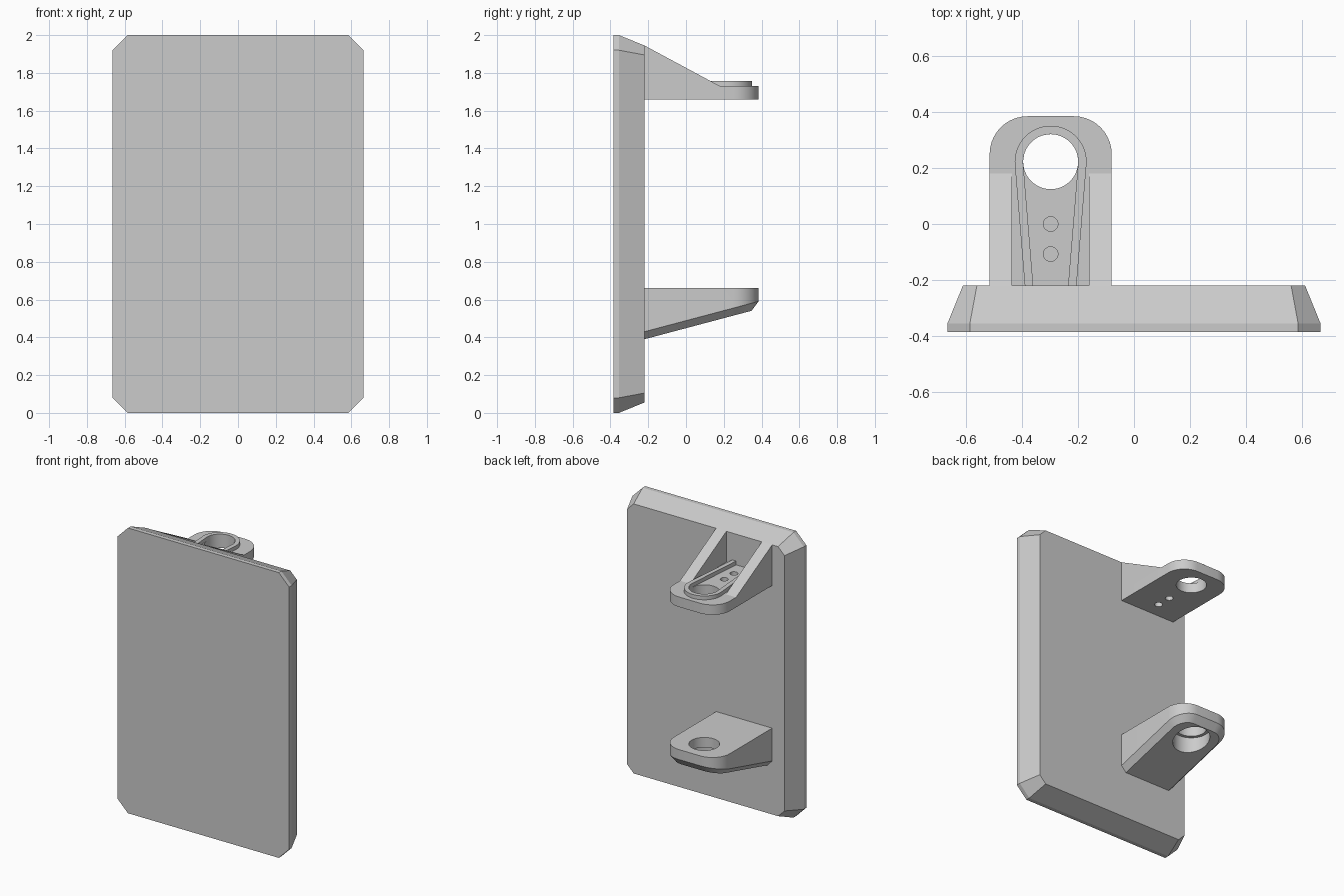
import bpy, bmesh, math

cube = bpy.data.objects.get("Cube")
if cube:
    bpy.data.objects.remove(cube, do_unlink=True)

GREY = (0.6, 0.6, 0.6, 1.0)
mat = bpy.data.materials.new("plain grey")
mat.use_nodes = True
mat.diffuse_color = GREY
mat.node_tree.nodes["Principled BSDF"].inputs["Base Color"].default_value = GREY

CX, HOLE_Y = -0.297, 0.222       # bracket centre line and hinge hole
BACK, END = -0.22, 0.384         # rear face of panel, tip of brackets


def loft(name, loops):
    """Closed solid through matching loops of points, capped at both ends."""
    bm = bmesh.new()
    rings = [[bm.verts.new(p) for p in loop] for loop in loops]
    n = len(rings[0])
    for a, b in zip(rings, rings[1:]):
        for i in range(n):
            j = (i + 1) % n
            bm.faces.new((a[i], a[j], b[j], b[i]))
    bm.faces.new(rings[0])
    bm.faces.new(rings[-1])
    bmesh.ops.recalc_face_normals(bm, faces=bm.faces)
    mesh = bpy.data.meshes.new(name)
    bm.to_mesh(mesh)
    bm.free()
    ob = bpy.data.objects.new(name, mesh)
    bpy.context.collection.objects.link(ob)
    mesh.materials.append(mat)
    return ob


def select_only(ob):
    bpy.ops.object.select_all(action='DESELECT')
    ob.select_set(True)
    bpy.context.view_layer.objects.active = ob


def smooth(ob):
    select_only(ob)
    bpy.ops.object.shade_smooth_by_angle(angle=math.radians(25))


def arc(cx, cy, r, start, stop, steps):
    angles = [math.radians(start + (stop - start) * i / steps) for i in range(steps + 1)]
    return [(cx + r * math.cos(a), cy + r * math.sin(a)) for a in angles]


def at_height(points, z):
    return [(x, y, z) for x, y in points]


def drill(ob, y, r, z0, z1, sides=48):
    """Cut a vertical round hole."""
    circle = arc(CX, y, r, 0, 360, sides)[:-1]
    cutter = loft("hole_cutter", [at_height(circle, z0), at_height(circle, z1)])
    cutter.hide_render = True
    mod = ob.modifiers.new("hole", 'BOOLEAN')
    mod.operation, mod.solver, mod.object = 'DIFFERENCE', 'EXACT', cutter
    select_only(ob)
    bpy.ops.object.modifier_apply(modifier=mod.name)
    bpy.data.objects.remove(cutter, do_unlink=True)


def tongue(inset=0.0):
    """Bracket outline with two rounded corners at the tip."""
    w, r, end = 0.2175 - inset, 0.135 - inset, END - inset
    right = arc(CX + w - r, end - r, r, 0, 90, 10)
    left = arc(CX - w + r, end - r, r, 90, 180, 10)
    return [(CX + w, BACK)] + right + left + [(CX - w, BACK)]


# Door panel: chamfered corners, edges tapering toward the rear
def octagon(y, inset, cut):
    w, h = 0.665 - inset, 1.0 - inset
    pts = [(w, h - cut), (w - cut, h), (cut - w, h), (-w, h - cut),
           (-w, cut - h), (cut - w, -h), (w - cut, -h), (w, cut - h)]
    return [(x, y, z + 1) for x, z in pts]


loft("panel", [octagon(-0.384, 0, 0.08), octagon(-0.355, 0, 0.08),
               octagon(BACK, 0.055, 0.05)])

# Upper bracket plate with hinge hole and two screw holes
upper = loft("upper_bracket_plate", [at_height(tongue(), 1.66), at_height(tongue(), 1.73)])
drill(upper, HOLE_Y, 0.098, 1.6, 1.8)
for y in (0.0, -0.107):
    drill(upper, y, 0.026, 1.6, 1.8, 24)
smooth(upper)

# Two sloping ribs joining the upper plate to the panel
for side, x0 in (("right", CX - 0.2175), ("left", CX + 0.1375)):
    profile = [(BACK, 1.73), (BACK, 1.945), (0.18, 1.73)]
    loft("upper_rib_" + side, [[(x, y, z) for y, z in profile] for x in (x0, x0 + 0.08)])

# Raised tapering rim around the hinge hole, open at the panel
outer = [(CX + 0.092, BACK)] + arc(CX, HOLE_Y, 0.128, -5, 185, 32) + [(CX - 0.092, BACK)]
inner = [(CX + 0.062, BACK)] + arc(CX, HOLE_Y, 0.098, -5, 185, 32) + [(CX - 0.062, BACK)]
rim_outline = outer + inner[::-1]
smooth(loft("upper_rim", [at_height(rim_outline, 1.73), at_height(rim_outline, 1.757)]))


# Lower bracket: flat top, sloping underside with chamfered border
def underside(points, lift):
    return [(x, y, 0.39 + lift + (y - BACK) * 0.2655) for x, y in points]


lower = loft("lower_bracket", [at_height(tongue(), 0.66), underside(tongue(), 0.04),
                               underside(tongue(0.037), 0.0)])
drill(lower, HOLE_Y, 0.098, 0.3, 0.8)
drill(lower, HOLE_Y, 0.12, 0.3, 0.59)
smooth(lower)
